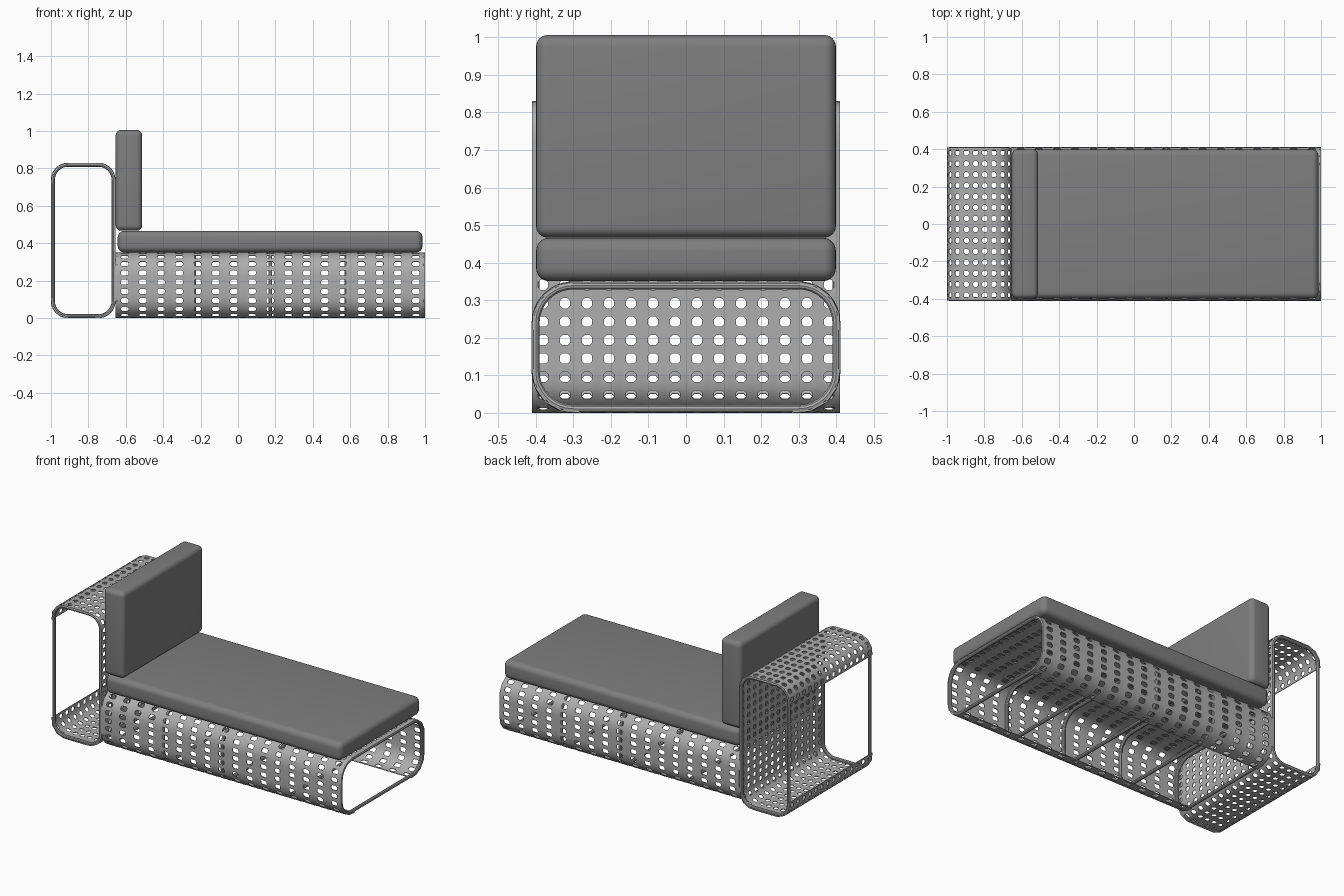
import bpy, bmesh, math
from mathutils import Vector

if "Cube" in bpy.data.objects:
    bpy.data.objects.remove(bpy.data.objects["Cube"])


def material(name, value):
    m = bpy.data.materials.new(name)
    m.use_nodes = True
    color = (value, value, value * 1.01, 1)
    m.diffuse_color = color
    m.node_tree.nodes["Principled BSDF"].inputs["Base Color"].default_value = color
    return m


METAL = material("light grey metal", 0.42)
FABRIC = material("dark grey fabric", 0.21)


def finish(ob, mat):
    """Bake modifiers, then shade smooth with sharp edges kept."""
    bpy.ops.object.select_all(action="DESELECT")
    ob.select_set(True)
    bpy.context.view_layer.objects.active = ob
    bpy.ops.object.convert(target="MESH")
    ob.data.materials.clear()
    ob.data.materials.append(mat)
    bpy.ops.object.shade_smooth_by_angle(angle=math.radians(35))


def add_mesh(name, bm):
    mesh = bpy.data.meshes.new(name)
    bm.to_mesh(mesh)
    bm.free()
    ob = bpy.data.objects.new(name, mesh)
    bpy.context.collection.objects.link(ob)
    return ob


def loop_point(s, w, h, r):
    """Point on a rounded rectangle, s = signed distance from the middle of its top."""
    sign, a = (1 if s >= 0 else -1), abs(s)
    top, arc, side = w / 2 - r, math.pi * r / 2, h - 2 * r
    if a <= top:
        u, v = a, h / 2
    elif a <= top + arc:
        t = (a - top) / r
        u, v = top + r * math.sin(t), h / 2 - r + r * math.cos(t)
    elif a <= top + arc + side:
        u, v = w / 2, h / 2 - r - (a - top - arc)
    elif a <= top + 2 * arc + side:
        t = (a - top - arc - side) / r
        u, v = top + r * math.cos(t), r - h / 2 - r * math.sin(t)
    else:
        u, v = top - (a - top - 2 * arc - side), -h / 2
    return sign * u, v


def perforated_sheet(name, w, h, r, tail, rows, depth, cols, hole, place):
    """Sheet bent round a rounded rectangle, one chamfered hole per cell."""
    length = w - 2 * r + 2 * (math.pi * r + h - 2 * r + tail)
    ds, dt = length / rows, depth / cols
    a, b = hole[0] / 2, hole[1] / 2
    c = min(a, b) * 0.5
    ring = [(a, c - b), (a, b - c), (a - c, b), (c - a, b),
            (-a, b - c), (-a, c - b), (c - a, -b), (a - c, -b)]
    corners = [(ds / 2, -dt / 2), (ds / 2, dt / 2), (-ds / 2, dt / 2), (-ds / 2, -dt / 2)]
    bm = bmesh.new()
    for i in range(rows):
        for j in range(cols):
            s0, t0 = (i + 0.5) * ds - length / 2, (j + 0.5) * dt - depth / 2

            def vert(p):
                return bm.verts.new(place(*loop_point(s0 + p[0], w, h, r), t0 + p[1]))
            inner = [vert(p) for p in ring]
            outer = [vert(p) for p in corners]
            for k in range(4):
                n = (k + 1) % 4
                bm.faces.new((outer[k], outer[n], inner[2 * k + 1], inner[2 * k]))
                bm.faces.new((outer[n], inner[2 * n], inner[2 * k + 1]))
    bmesh.ops.remove_doubles(bm, verts=bm.verts, dist=0.0005)
    bmesh.ops.recalc_face_normals(bm, faces=bm.faces)
    ob = add_mesh(name, bm)
    mod = ob.modifiers.new("thickness", "SOLIDIFY")
    mod.thickness, mod.offset = 0.004, 0
    finish(ob, METAL)


def tube_loop(name, w, h, r, t, place, radius=0.0105):
    """Closed tube following a rounded rectangle."""
    pts = []
    for q, (su, sv) in enumerate([(1, 1), (-1, 1), (-1, -1), (1, -1)]):
        for k in range(9):
            ang = (q + k / 8) * math.pi / 2
            pts.append(place(su * (w / 2 - r) + r * math.cos(ang),
                             sv * (h / 2 - r) + r * math.sin(ang), t))
    curve = bpy.data.curves.new(name, "CURVE")
    curve.dimensions = "3D"
    curve.bevel_depth, curve.bevel_resolution = radius, 3
    spline = curve.splines.new("POLY")
    spline.points.add(len(pts) - 1)
    for sp, p in zip(spline.points, pts):
        sp.co = (*p, 1)
    spline.use_cyclic_u = True
    ob = bpy.data.objects.new(name, curve)
    bpy.context.collection.objects.link(ob)
    finish(ob, METAL)


def cushion(name, low, high, radius):
    low, high = Vector(low), Vector(high)
    bm = bmesh.new()
    bmesh.ops.create_cube(bm, size=1)
    for v in bm.verts:
        v.co = (low + high) / 2 + v.co * (high - low)
    ob = add_mesh(name, bm)
    mod = ob.modifiers.new("rounding", "BEVEL")
    mod.width, mod.segments = radius, 6
    finish(ob, FABRIC)


# Seat base: sheet open below, carried on five evenly spaced hoops
def base_place(u, v, t):
    return Vector((0.1725 + t, u, 0.175 + v))


perforated_sheet("base_sheet", 0.818, 0.346, 0.108, 0.02, 32, 1.655, 17,
                 (0.027, 0.04), base_place)
for i in range(5):
    tube_loop(f"base_hoop_{i + 1}", 0.80, 0.328, 0.1, (i - 2) * 0.4085, base_place)


# Side table: sheet open on the outer side, framed at front and back
def table_place(u, v, t):
    return Vector((-0.8275 + v, t, 0.415 + u))


perforated_sheet("table_sheet", 0.826, 0.341, 0.088, 0.02, 32, 0.82, 14,
                 (0.027, 0.027), table_place)
for name, y in (("front", -0.4), ("back", 0.4)):
    tube_loop(f"table_{name}_frame", 0.808, 0.323, 0.08, y, table_place)

# Cushions
cushion("seat_cushion", (-0.643, -0.399, 0.351), (0.986, 0.399, 0.466), 0.034)
cushion("back_cushion", (-0.654, -0.399, 0.467), (-0.512, 0.399, 1.006), 0.03)
